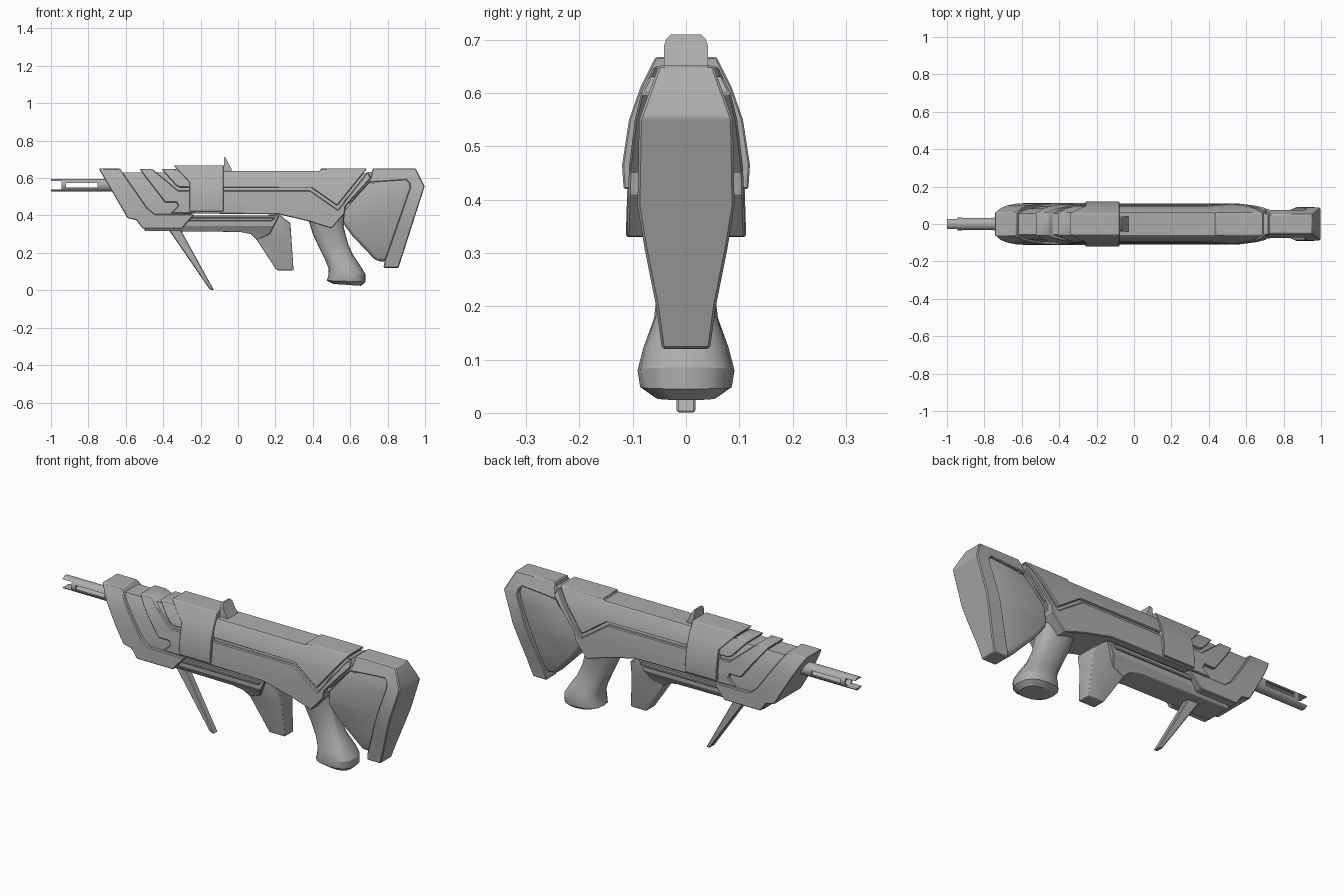
import bpy, bmesh, math
from mathutils import Vector

if "Cube" in bpy.data.objects:
    bpy.data.objects.remove(bpy.data.objects["Cube"])

grey = bpy.data.materials.new("gunmetal grey")
grey.diffuse_color = (0.42, 0.42, 0.42, 1)
grey.use_nodes = True
grey.node_tree.nodes["Principled BSDF"].inputs["Base Color"].default_value = grey.diffuse_color


def width(sec, z):
    """Half-width at height z from a list of (z, half-width)."""
    if z <= sec[0][0]:
        return sec[0][1]
    for (z0, w0), (z1, w1) in zip(sec, sec[1:]):
        if z <= z1:
            return w0 + (w1 - w0) * (z - z0) / (z1 - z0)
    return sec[-1][1]


def finish(name, bm, bevel=0.0, segs=1):
    bmesh.ops.recalc_face_normals(bm, faces=bm.faces)
    me = bpy.data.meshes.new(name)
    bm.to_mesh(me)
    bm.free()
    me.materials.append(grey)
    ob = bpy.data.objects.new(name, me)
    bpy.context.collection.objects.link(ob)
    bpy.ops.object.select_all(action='DESELECT')
    ob.select_set(True)
    bpy.context.view_layer.objects.active = ob
    if bevel:
        m = ob.modifiers.new("edge", 'BEVEL')
        m.width, m.segments = bevel, segs
        m.limit_method, m.angle_limit = 'ANGLE', math.radians(40)
        bpy.ops.object.modifier_apply(modifier="edge")
    bpy.ops.object.shade_smooth_by_angle(angle=math.radians(28))
    return ob


def slab(name, pts, sec, off=0.0, bevel=0.004, segs=1):
    """Side profile (x, z) given a half-width that varies with height."""
    bm = bmesh.new()
    bm.faces.new([bm.verts.new((x, 0, z)) for x, z in pts])
    for z, _ in sec:
        bmesh.ops.bisect_plane(bm, geom=bm.verts[:] + bm.edges[:] + bm.faces[:],
                               plane_co=(0, 0, z), plane_no=(0, 0, 1), dist=1e-5)
    near = bm.verts[:]
    ext = bmesh.ops.extrude_face_region(bm, geom=bm.faces[:], use_keep_orig=True)
    far = [g for g in ext['geom'] if isinstance(g, bmesh.types.BMVert)]
    for verts, s in ((near, -1), (far, 1)):
        for v in verts:
            v.co.y = s * (width(sec, v.co.z) + off)
    return finish(name, bm, bevel, segs)


def loft(name, rings, loop=False):
    bm = bmesh.new()
    vs = [[bm.verts.new(p) for p in r] for r in rings]
    n = len(vs[0])
    pairs = list(zip(vs, vs[1:])) + ([(vs[-1], vs[0])] if loop else [])
    for a, b in pairs:
        for i in range(n):
            bm.faces.new((a[i], a[(i + 1) % n], b[(i + 1) % n], b[i]))
    if not loop:
        bm.faces.new(vs[0])
        bm.faces.new(vs[-1])
    return finish(name, bm)


BODY = [(.33, .111), (.46, .107), (.55, .096), (.60, .084), (.65, .06)]
STOCK = [(.12, .045), (.20, .056), (.31, .078), (.39, .091), (.55, .088), (.655, .05)]

# receiver: recessed core that shows in the grooves
slab("receiver_core", [(-.69, .63), (.66, .63), (.50, .36), (.38, .385), (.22, .415),
                       (-.24, .415), (-.31, .35), (-.50, .35), (-.57, .41)], BODY, -.014, 0)

# front shroud
slab("front_shroud", [(-.745, .65), (-.63, .65), (-.60, .605), (-.485, .44), (-.445, .408),
                      (-.232, .406), (-.30, .33), (-.51, .33), (-.543, .375), (-.59, .385)],
     BODY, .002)

# lower receiver with chevron at the front and strip along the stock
slab("lower_receiver", [(-.527, .648), (-.457, .648), (-.32, .533), (.385, .533), (.535, .43),
                        (.695, .635), (.71, .60), (.575, .45), (.57, .41), (.50, .33),
                        (.38, .368), (.22, .406), (-.36, .412), (-.32, .45), (-.328, .47),
                        (-.39, .47)], BODY)

# upper cover
slab("upper_cover", [(-.41, .648), (-.33, .648), (-.32, .637), (.436, .637), (.44, .65),
                     (.69, .65), (.53, .452), (.39, .55), (-.31, .55), (-.33, .56)], BODY)

# wrap-around clamp and rear sight
slab("clamp", [(-.345, .668), (-.077, .668), (-.077, .42), (-.26, .42), (-.26, .578)],
     [(.42, .117), (.465, .12), (.55, .107), (.61, .086), (.668, .057)], 0, .003)
slab("rear_sight", [(-.077, .64), (-.075, .71), (-.066, .71), (-.05, .675), (-.03, .64)],
     [(.64, .041), (.69, .041), (.702, .037), (.71, .029)], 0, 0)

# handguard, side rail and bipod leg
slab("handguard", [(-.49, .40), (-.50, .318), (.01, .312), (.07, .30), (.10, .27),
                   (.17, .30), (.22, .40)],
     [(.27, .045), (.315, .066), (.345, .084), (.41, .086)], 0, .004)
slab("side_rail", [(-.27, .388), (.20, .388), (.18, .37), (-.29, .37)], [(.37, .096), (.39, .1)])
slab("bipod_leg", [(-.375, .33), (-.31, .33), (-.128, 0), (-.152, .005)], [(0, .018), (.33, .018)])

# foregrip
slab("foregrip", [(.10, .27), (.06, .315), (.15, .40), (.22, .406), (.28, .36), (.297, .107),
                  (.206, .107)], [(.107, .036), (.28, .047), (.40, .075)], 0, .018, 3)

# pistol grip: front (x, z), back (x, z), half-width
grip = [((.37, .40), (.57, .42), .075), ((.40, .30), (.565, .34), .06),
        ((.435, .225), (.588, .25), .053), ((.465, .165), (.615, .19), .06),
        ((.485, .115), (.655, .13), .08), ((.482, .075), (.682, .085), .091),
        ((.475, .052), (.682, .045), .086), ((.51, .034), (.658, .024), .058)]


def grip_ring(f, b, w, n=16):
    ring = []
    for i in range(n):
        a = 2 * math.pi * i / n
        c, s = math.cos(a), math.sin(a)
        c = math.copysign(abs(c) ** .8, c)
        s = math.copysign(abs(s) ** .8, s)
        t = .5 + .5 * c
        ring.append((f[0] + (b[0] - f[0]) * t, w * s, f[1] + (b[1] - f[1]) * t))
    return ring


loft("pistol_grip", [grip_ring(*g) for g in grip])

# stock: neck, recessed web, outer frame
slab("stock_neck", [(.48, .60), (.73, .635), (.73, .57), (.70, .575), (.585, .44), (.50, .36)],
     [(.36, .08), (.55, .08), (.64, .052)], 0, 0)
slab("stock_web", [(.575, .45), (.66, .55), (.70, .585), (.915, .61), (.93, .55), (.80, .155),
                   (.74, .155), (.612, .29), (.56, .36)],
     [(.155, .034), (.26, .052), (.39, .068), (.50, .071), (.61, .06)], 0, .022, 3)
slab("stock_frame", [(.72, .652), (.95, .652), (.998, .556), (.858, .12), (.778, .12),
                     (.783, .155), (.92, .55), (.916, .573), (.90, .59), (.705, .577),
                     (.60, .465), (.588, .465), (.71, .60)], STOCK, 0, .005)

# barrel tube with side slots and forked muzzle
CZ = .562


def circle(x, r, n=24):
    return [(x, r * math.cos(2 * math.pi * i / n), CZ + r * math.sin(2 * math.pi * i / n))
            for i in range(n)]


barrel = loft("barrel", [circle(-1, .034), circle(-.6, .034), circle(-.6, .024),
                         circle(-1, .024)], loop=True)
for x0, x1, h in ((-1.05, -.945, .022), (-.92, -.75, .012)):
    bpy.ops.mesh.primitive_cube_add(size=1, location=((x0 + x1) / 2, 0, CZ))
    cut = bpy.context.object
    cut.scale = (x1 - x0, .2, 2 * h)
    cut.hide_render = True
    bpy.context.view_layer.objects.active = barrel
    m = barrel.modifiers.new("slot", 'BOOLEAN')
    m.operation, m.object, m.solver = 'DIFFERENCE', cut, 'EXACT'
    bpy.ops.object.modifier_apply(modifier="slot")
    bpy.data.objects.remove(cut)
